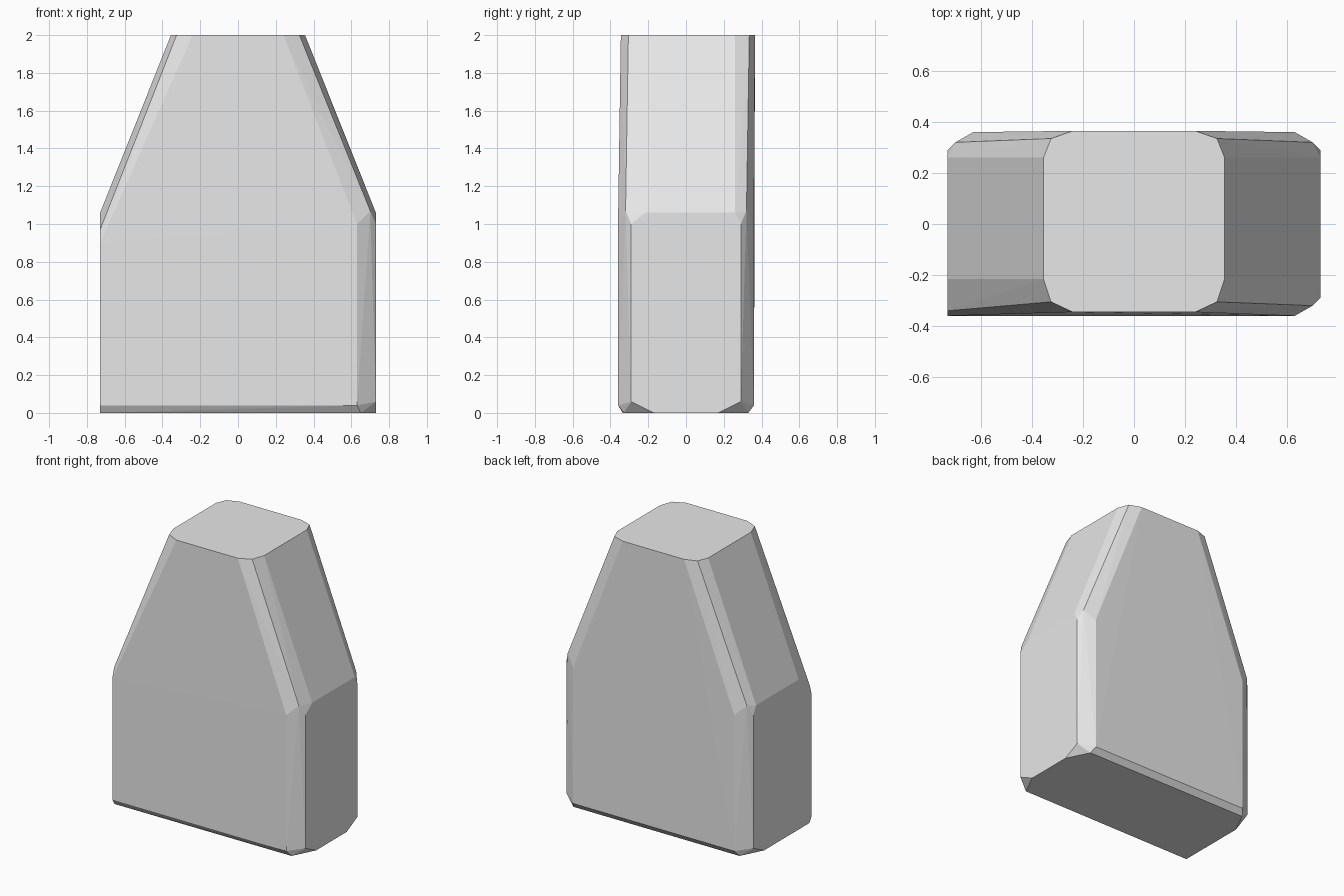
import bpy
import bmesh

if "Cube" in bpy.data.objects:
    bpy.data.objects.remove(bpy.data.objects["Cube"], do_unlink=True)

HALF_W, HALF_D, HEIGHT = 0.73, 0.36, 2.0

# Single flat stone colour
stone = bpy.data.materials.new("pale_grey_stone")
stone.use_nodes = True
grey = (0.8, 0.8, 0.8, 1)
stone.diffuse_color = grey
stone.node_tree.nodes["Principled BSDF"].inputs["Base Color"].default_value = grey


def corner(sx, sy):
    """Points of one bevelled corner: top rim, shoulder and foot."""
    back = sy > 0
    rim = 0.365 if back else 0.345
    knee = 0.335 if back else 0.305
    side = 0.26 if back else 0.215
    pts = [(0.24, rim, HEIGHT), (0.325, knee, HEIGHT), (0.355, side, HEIGHT),
           (HALF_W, side, 1.06)]
    if sx < 0 and not back:
        # The sharp, unbevelled upright edge
        pts += [(HALF_W, HALF_D, 0.9), (HALF_W, 0.34, 0.97),
                (HALF_W, HALF_D, 0.04), (HALF_W, 0.335, 0)]
    else:
        pts += [(0.63, HALF_D, 1.0), (0.70, 0.32, 1.07), (HALF_W, 0.29, 1.0),
                (0.63, HALF_D, 0.04), (HALF_W, 0.29, 0.06),
                (0.65, 0.33, 0), (HALF_W, 0.17, 0)]
    return [(sx * x, sy * y, z) for x, y, z in pts]


# Tapered block wrapped around its four corners
bm = bmesh.new()
for sx in (-1, 1):
    for sy in (-1, 1):
        for p in corner(sx, sy):
            bm.verts.new(p)
hull = bmesh.ops.convex_hull(bm, input=bm.verts)
loose = {g for g in hull["geom_interior"] + hull["geom_unused"]
         if isinstance(g, bmesh.types.BMVert)}
bmesh.ops.delete(bm, geom=list(loose), context='VERTS')
bmesh.ops.dissolve_limit(bm, angle_limit=0.01, verts=bm.verts, edges=bm.edges)
bmesh.ops.recalc_face_normals(bm, faces=bm.faces)

mesh = bpy.data.meshes.new("tapered_stone_block")
bm.to_mesh(mesh)
bm.free()
mesh.materials.append(stone)
block = bpy.data.objects.new("tapered_stone_block", mesh)
bpy.context.collection.objects.link(block)
